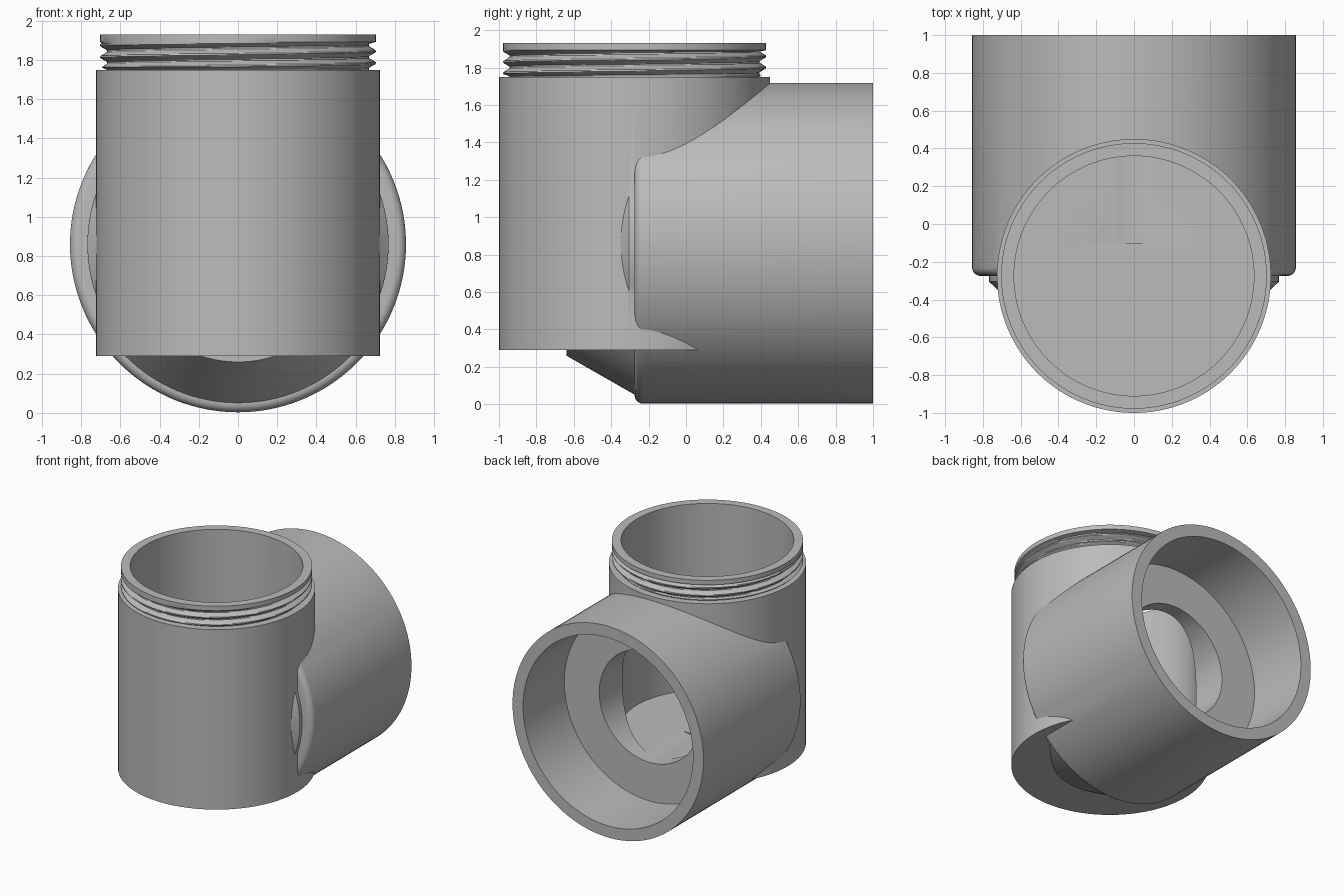
import bpy, bmesh, math
from mathutils import Matrix

SEG = 128
TOWER_Y = -0.275      # centre line of the upright tube
AXIS_Z = 0.86         # centre line of the side tube

cube = bpy.data.objects.get("Cube")
if cube:
    bpy.data.objects.remove(cube, do_unlink=True)

grey = bpy.data.materials.new("plain_grey")
grey.use_nodes = True
colour = (0.5, 0.5, 0.5, 1)
grey.diffuse_color = colour
grey.node_tree.nodes["Principled BSDF"].inputs["Base Color"].default_value = colour

UPRIGHT = Matrix.Translation((0, TOWER_Y, 0))
# Local z becomes world y
SIDEWAYS = Matrix.Translation((0, 0, AXIS_Z)) @ Matrix.Rotation(-math.pi / 2, 4, 'X')


def lathe(name, profile, place, keep_below=None):
    """Closed solid of revolution; a radius may be a function of the angle."""
    bm = bmesh.new()
    rings = []
    for r, h in profile:
        ring = []
        for i in range(SEG):
            a = math.tau * i / SEG
            rad = r(a) if callable(r) else r
            ring.append(bm.verts.new((rad * math.cos(a), rad * math.sin(a), h)))
        rings.append(ring)
    for low, high in zip(rings, rings[1:]):
        for i in range(SEG):
            j = (i + 1) % SEG
            bm.faces.new((low[i], low[j], high[j], high[i]))
    bm.faces.new(rings[0][::-1])
    bm.faces.new(rings[-1])
    bm.transform(place)
    if keep_below is not None:
        geom = bm.verts[:] + bm.edges[:] + bm.faces[:]
        cut = bmesh.ops.bisect_plane(bm, geom=geom, plane_co=(0, 0, keep_below),
                                     plane_no=(0, 0, 1), clear_outer=True)
        edges = [e for e in cut["geom_cut"] if isinstance(e, bmesh.types.BMEdge)]
        bmesh.ops.edgeloop_fill(bm, edges=edges)
    bmesh.ops.recalc_face_normals(bm, faces=bm.faces[:])
    mesh = bpy.data.meshes.new(name)
    bm.to_mesh(mesh)
    bm.free()
    mesh.materials.append(grey)
    obj = bpy.data.objects.new(name, mesh)
    bpy.context.scene.collection.objects.link(obj)
    return obj


def combine(target, tool, operation):
    """Apply one boolean and discard the tool."""
    mod = target.modifiers.new("combine", 'BOOLEAN')
    mod.operation, mod.solver, mod.object = operation, 'EXACT', tool
    tool.hide_render = True
    bpy.context.view_layer.update()
    graph = bpy.context.evaluated_depsgraph_get()
    mesh = bpy.data.meshes.new_from_object(target.evaluated_get(graph))
    target.modifiers.clear()
    target.data = mesh
    bpy.data.objects.remove(tool, do_unlink=True)


# Upright tube
body = lathe("tee_body", [(0.725, 0.29), (0.725, 1.75)], UPRIGHT)

# Threaded neck: a helical ridge below a plain rim
PITCH, ROOT, CREST = 0.06, 0.668, 0.703


def thread_radius(z):
    def radius(a):
        t = ((z - 1.785) / PITCH - a / math.tau) % 1
        wave = min(1, max(0, abs(2 * t - 1) * 1.5 - 0.25))
        fade = min(1, max(0, (z - 1.75) / 0.015))
        return ROOT + (CREST - ROOT) * wave * fade
    return radius


STEPS = 28
threads = [(thread_radius(z), z) for z in
           (1.75 + 0.135 * k / STEPS for k in range(STEPS + 1))]
neck = lathe("neck", [(ROOT, 1.7)] + threads + [(CREST, 1.893), (CREST, 1.93)], UPRIGHT)
combine(body, neck, 'UNION')

# Side tube with a rounded front edge
R, FILLET = 0.857, 0.045
edge = [(R - FILLET + FILLET * math.sin(t), TOWER_Y + FILLET - FILLET * math.cos(t))
        for t in (math.pi / 2 * k / 6 for k in range(7))]
side_tube = lathe("side_tube", edge + [(R, 1.0)], SIDEWAYS)
combine(body, side_tube, 'UNION')

# Shallow collar showing at both flanks, and the sloped support underneath
collar = lathe("collar", [(0.6, -0.5), (0.725, -0.345), (0.768, -0.305), (0.768, -0.2)], SIDEWAYS)
combine(body, collar, 'UNION')
support = lathe("support", [(0.6, -0.64), (0.81, -0.273), (0.81, -0.2)], SIDEWAYS, 0.36)
combine(body, support, 'UNION')

# Upright bore, wide socket at the back, and the port joining them
for name, profile, place in (
        ("upright_bore", [(0.635, 0.42), (0.635, 2.1)], UPRIGHT),
        ("socket", [(0.763, 0.47), (0.763, 1.1)], SIDEWAYS),
        ("port", [(0.45, -0.1), (0.45, 0.6)], SIDEWAYS)):
    combine(body, lathe(name, profile, place), 'DIFFERENCE')

bpy.ops.object.select_all(action='DESELECT')
body.select_set(True)
bpy.context.view_layer.objects.active = body
bpy.ops.object.shade_smooth_by_angle(angle=math.radians(28))
